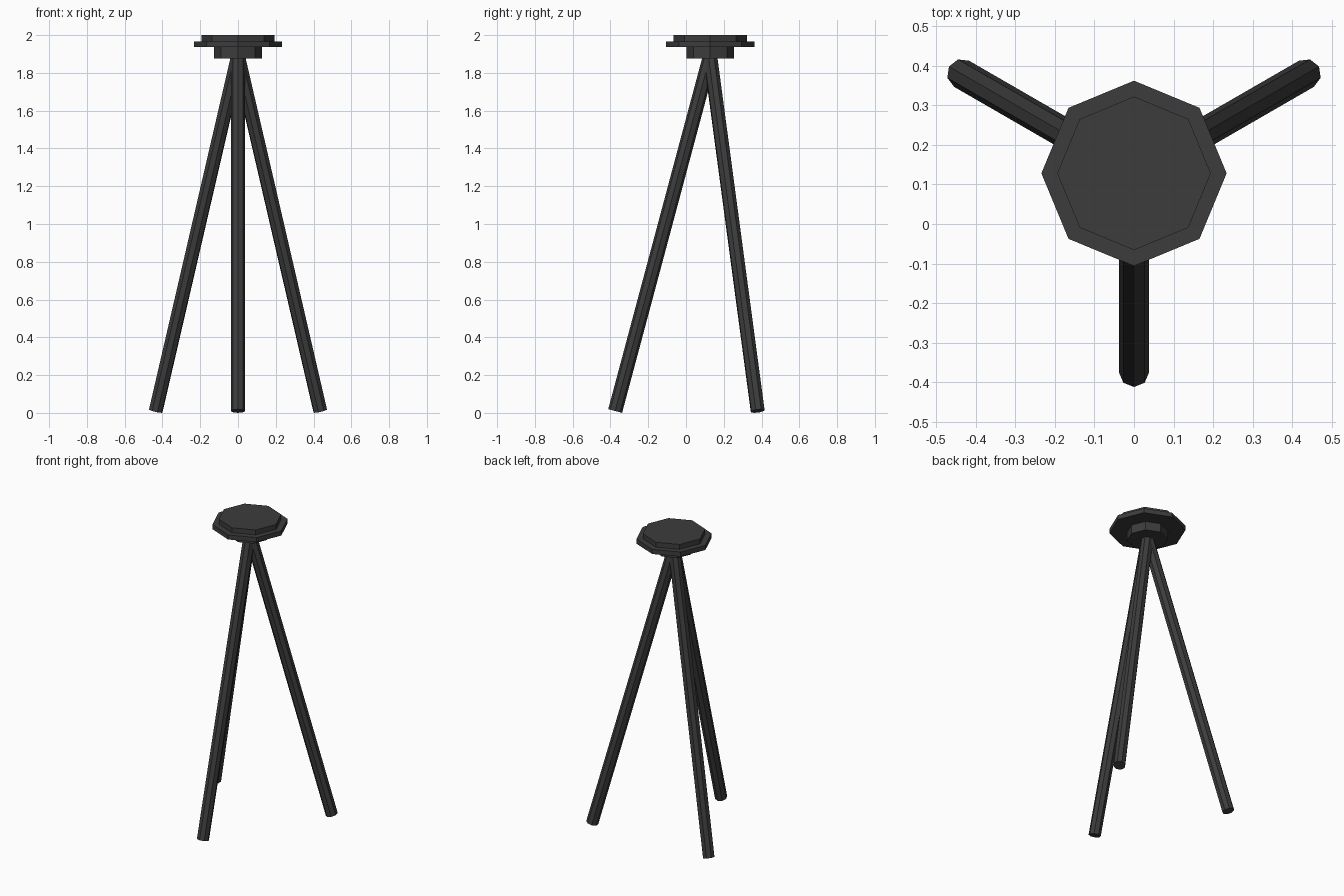
import bpy, bmesh, math
from mathutils import Vector, Matrix

if "Cube" in bpy.data.objects:
    bpy.data.objects.remove(bpy.data.objects["Cube"])

CY = 0.128  # y of the head centre

mat = bpy.data.materials.new("dark_grey")
mat.diffuse_color = (0.045, 0.045, 0.045, 1)
mat.use_nodes = True
mat.node_tree.nodes["Principled BSDF"].inputs["Base Color"].default_value = mat.diffuse_color


def finish(name, bm):
    bmesh.ops.recalc_face_normals(bm, faces=bm.faces)
    me = bpy.data.meshes.new(name)
    bm.to_mesh(me)
    bm.free()
    me.materials.append(mat)
    ob = bpy.data.objects.new(name, me)
    bpy.context.collection.objects.link(ob)
    return ob


def ring(bm, r, z):
    return [bm.verts.new((r * math.cos(i * math.pi / 4),
                          r * math.sin(i * math.pi / 4) + CY, z)) for i in range(8)]


# Stepped eight-sided head: lower collar, wide plate, top cap
profile = [(0.126, 1.877), (0.126, 1.936), (0.234, 1.936),
           (0.234, 1.967), (0.194, 1.967), (0.194, 2.0)]
bm = bmesh.new()
rings = [ring(bm, r, z) for r, z in profile]
for a, b in zip(rings, rings[1:]):
    for i in range(8):
        j = (i + 1) % 8
        bm.faces.new((a[i], a[j], b[j], b[i]))
bm.faces.new(rings[0])
bm.faces.new(rings[-1])
finish("tripod_head", bm)


# Splayed eight-sided legs, 120 degrees apart, ends cut square to the leg
def leg(name, angle):
    radius, spread, foot_z, top_z = 0.038, 0.503, 0.01, 1.89
    tilt = math.atan2(spread, top_z - foot_z)
    length = math.hypot(spread, top_z - foot_z)
    m = (Matrix.Translation((0, CY, top_z)) @ Matrix.Rotation(angle, 4, 'Z')
         @ Matrix.Rotation(-tilt, 4, 'Y') @ Matrix.Translation((0, 0, -length / 2)))
    bm = bmesh.new()
    bmesh.ops.create_cone(bm, cap_ends=True, segments=8, radius1=radius,
                          radius2=radius, depth=length, matrix=m)
    finish(name, bm)


for name, deg in (("front_leg", -90), ("back_right_leg", 30), ("back_left_leg", 150)):
    leg(name, math.radians(deg))
